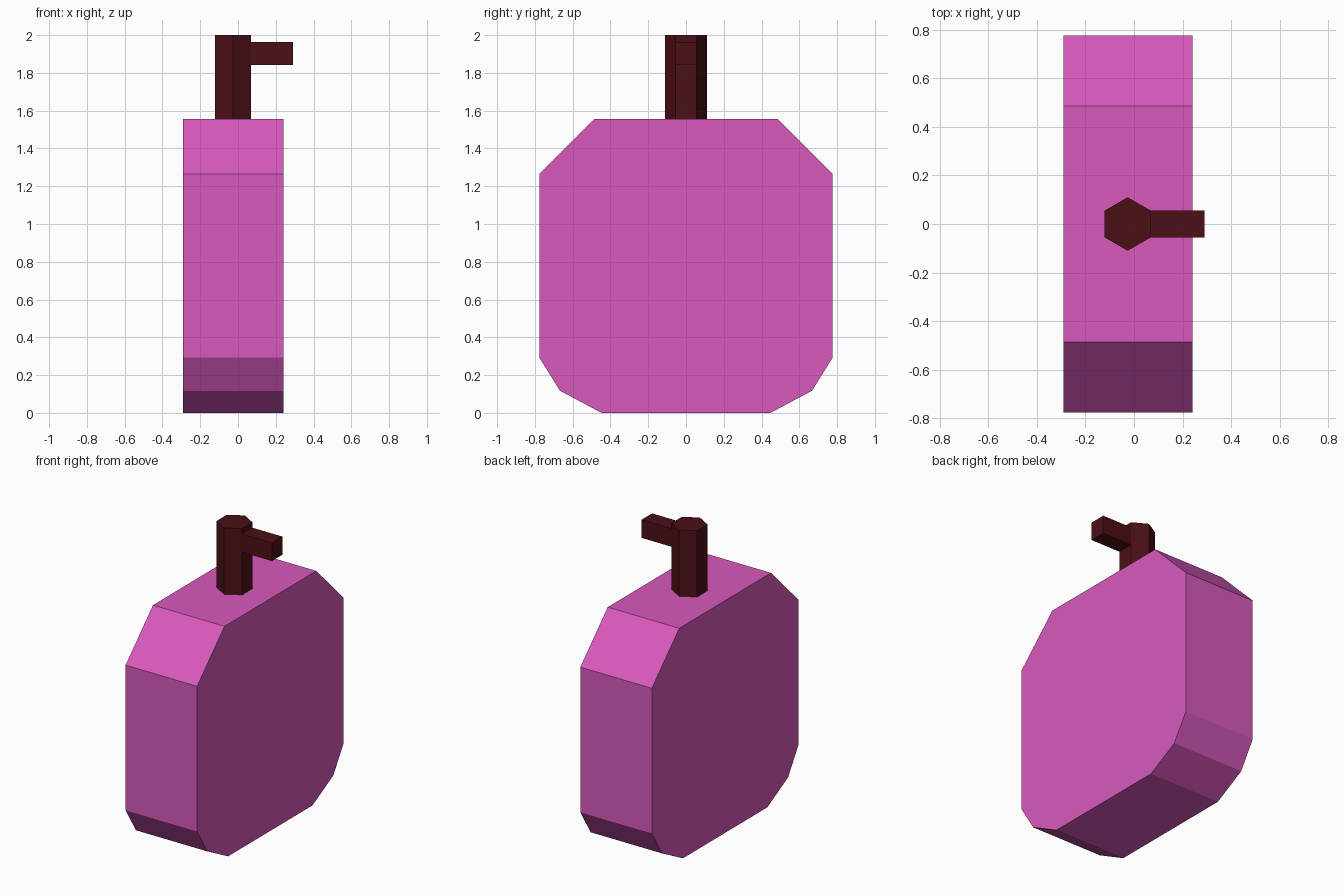
import bpy, bmesh
from math import sin, cos, pi
from mathutils import Vector

if "Cube" in bpy.data.objects:
    bpy.data.objects.remove(bpy.data.objects["Cube"])


def material(name, color):
    mat = bpy.data.materials.new(name)
    mat.diffuse_color = (*color, 1)
    mat.use_nodes = True
    mat.node_tree.nodes["Principled BSDF"].inputs["Base Color"].default_value = mat.diffuse_color
    return mat


def prism(name, outline, sweep, mat):
    """Extrude a flat outline of 3D points along the sweep vector."""
    bm = bmesh.new()
    face = bm.faces.new([bm.verts.new(p) for p in outline])
    ext = bmesh.ops.extrude_face_region(bm, geom=[face], use_keep_orig=True)
    new_verts = [g for g in ext["geom"] if isinstance(g, bmesh.types.BMVert)]
    bmesh.ops.translate(bm, verts=new_verts, vec=Vector(sweep))
    bmesh.ops.recalc_face_normals(bm, faces=bm.faces)
    mesh = bpy.data.meshes.new(name)
    bm.to_mesh(mesh)
    bm.free()
    mesh.materials.append(mat)
    obj = bpy.data.objects.new(name, mesh)
    bpy.context.collection.objects.link(obj)
    return obj


pink = material("pink", (0.69, 0.1, 0.51))
maroon = material("maroon", (0.07, 0.005, 0.008))

# Flat bottle body: mirrored side profile extruded across x
half = [(0.447, 0), (0.667, 0.117), (0.776, 0.292), (0.776, 1.265), (0.486, 1.556)]
profile = half + [(-y, z) for y, z in reversed(half)]
prism("bottle_body", [(-0.29, y, z) for y, z in profile], (0.53, 0, 0), pink)

# Hexagonal pump stem, corners pointing front and back
stem = [(-0.026 + 0.11 * sin(i * pi / 3), 0.11 * cos(i * pi / 3), 1.556) for i in range(6)]
prism("pump_stem", stem, (0, 0, 0.444), maroon)

# Square spout growing from the right-hand stem face
spout = [(0.069, y, z) for y, z in [(-0.055, 1.842), (0.055, 1.842), (0.055, 1.964), (-0.055, 1.964)]]
prism("pump_spout", spout, (0.221, 0, 0), maroon)
